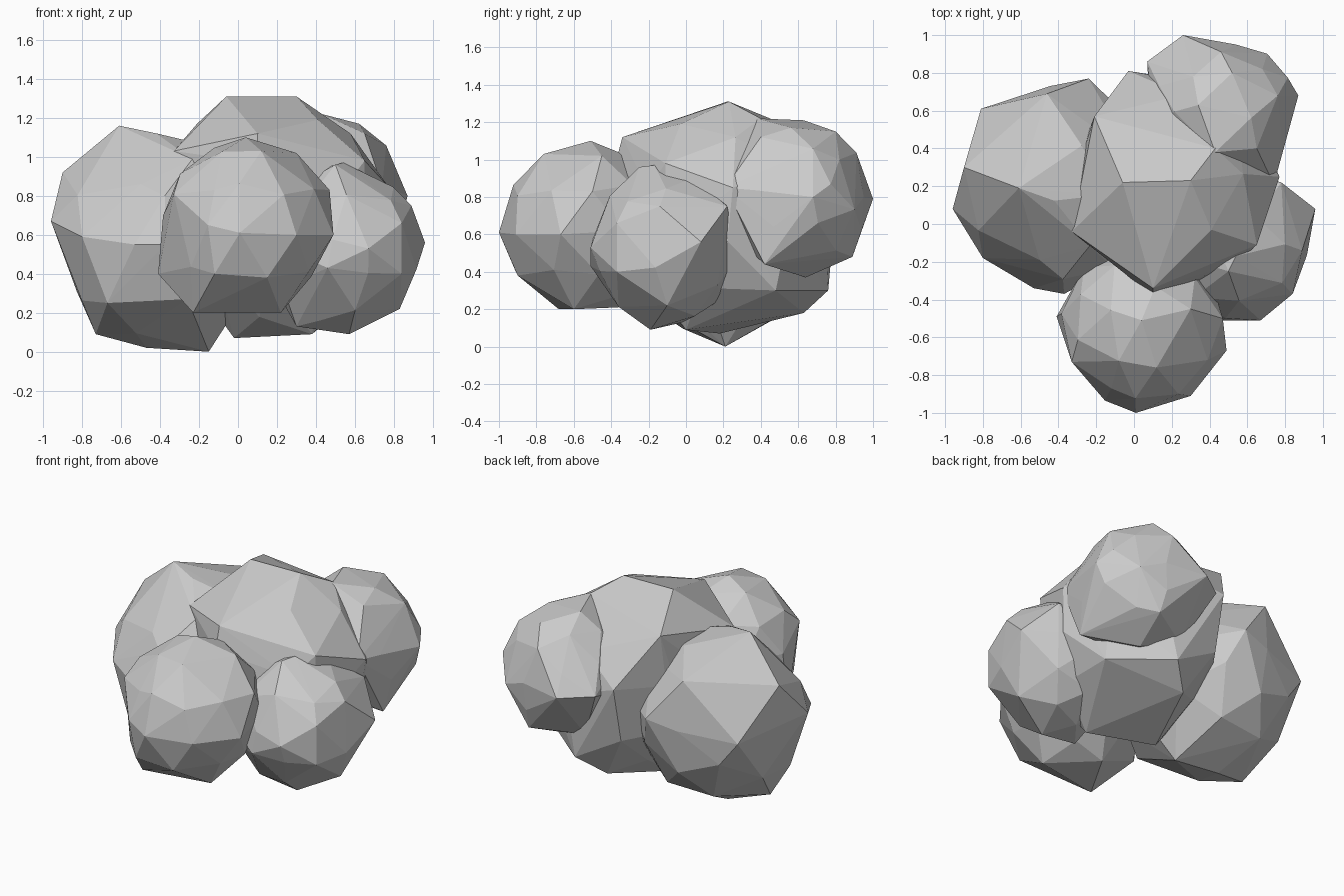
import bpy, bmesh
from mathutils import Vector, Matrix


def lump(name, centre, radii, spin, corners):
    """Faceted boulder: coarse ball whose nearest points snap to the main corners."""
    c = Vector(centre)
    bm = bmesh.new()
    bmesh.ops.create_icosphere(bm, subdivisions=2, radius=0.96)
    bm.transform(Matrix.Translation(c) @ Matrix.Diagonal((*radii, 1))
                 @ Matrix.Rotation(spin, 4, (0.3, 0.5, 0.8)))
    free = list(bm.verts)
    for corner in corners:
        p = Vector(corner)
        v = min(free, key=lambda w: (w.co - p).length)
        v.co = p
        free.remove(v)
    pts = [v.co.copy() for v in bm.verts]
    bm.free()

    # Wrap the points in a convex skin
    bm = bmesh.new()
    for p in pts:
        bm.verts.new(p)
    res = bmesh.ops.convex_hull(bm, input=bm.verts)
    junk = {g for g in res["geom_interior"] + res["geom_unused"]
            if isinstance(g, bmesh.types.BMVert)}
    bmesh.ops.delete(bm, geom=list(junk), context='VERTS')
    bmesh.ops.recalc_face_normals(bm, faces=bm.faces)
    me = bpy.data.meshes.new(name)
    bm.to_mesh(me)
    bm.free()
    ob = bpy.data.objects.new(name, me)
    bpy.context.collection.objects.link(ob)
    return ob


# Large central lump
lump("centre_lump", (0.21, 0.21, 0.69), (0.57, 0.58, 0.61), 0.4, [
    (-0.06, 0.22, 1.31), (0.30, 0.23, 1.31), (0.10, -0.34, 1.12),
    (0.10, -0.38, 0.97), (0.65, -0.11, 0.98), (-0.33, -0.04, 1.03),
    (0.43, 0.40, 1.22), (-0.21, 0.57, 1.17), (-0.03, 0.81, 0.85),
    (0.77, 0.25, 0.85), (0.29, 0.76, 0.30), (-0.02, 0.18, 0.07),
    (0.38, 0.00, 0.09), (0.41, -0.03, 1.19), (0.14, 0.63, 0.18),
    (0.63, 0.48, 0.30), (-0.03, 0.73, 0.48)])

# Left lump, reaching the ground
lump("left_lump", (-0.40, 0.20, 0.58), (0.55, 0.56, 0.57), 0.9, [
    (-0.61, 0.19, 1.16), (-0.96, 0.08, 0.67), (-0.80, -0.18, 0.59),
    (-0.50, -0.19, 0.86), (-0.53, -0.34, 0.55), (-0.67, -0.20, 0.25),
    (-0.26, -0.28, 0.27), (-0.15, 0.21, 0.0), (-0.47, 0.23, 0.02),
    (-0.73, 0.15, 0.09), (-0.90, 0.30, 0.92), (-0.81, 0.61, 0.62),
    (-0.24, 0.77, 0.70), (-0.46, 0.69, 0.98), (-0.37, -0.37, 0.55)])

# Front lump
lump("front_lump", (0.04, -0.54, 0.65), (0.45, 0.46, 0.455), 0.2, [
    (0.01, -1.0, 0.61), (0.04, -0.51, 1.10), (0.49, -0.67, 0.60),
    (0.30, -0.91, 0.60), (-0.12, -0.91, 0.40), (0.15, -0.90, 0.38),
    (-0.41, -0.49, 0.40), (-0.33, -0.73, 0.81), (-0.12, -0.87, 0.83),
    (0.12, -0.76, 1.03), (0.30, -0.45, 1.02), (0.47, -0.50, 0.83),
    (0.22, -0.60, 0.20), (-0.23, -0.68, 0.20), (-0.05, -0.36, 0.21)])

# Right lump
lump("right_lump", (0.53, -0.11, 0.53), (0.42, 0.41, 0.44), 1.3, [
    (0.96, 0.08, 0.56), (0.54, -0.17, 0.97), (0.84, -0.37, 0.66),
    (0.84, -0.37, 0.40), (0.67, -0.51, 0.53), (0.46, -0.51, 0.43),
    (0.57, -0.19, 0.09), (0.83, -0.10, 0.22), (0.78, 0.22, 0.75),
    (0.89, -0.14, 0.75), (0.30, -0.20, 0.13), (0.50, -0.25, 0.96)])

# Back lump, raised off the ground
lump("back_lump", (0.47, 0.60, 0.80), (0.41, 0.40, 0.42), 0.7, [
    (0.26, 1.0, 0.79), (0.54, 0.95, 0.80), (0.87, 0.68, 0.80),
    (0.34, 0.63, 1.21), (0.52, 0.80, 1.15), (0.43, 0.38, 1.22),
    (0.65, 0.40, 1.12), (0.49, 0.64, 0.37), (0.74, 0.21, 0.85),
    (0.54, 0.89, 0.48), (0.07, 0.86, 0.80), (0.78, 0.42, 0.44),
    (0.24, 0.72, 0.45), (0.68, 0.82, 1.00)])
